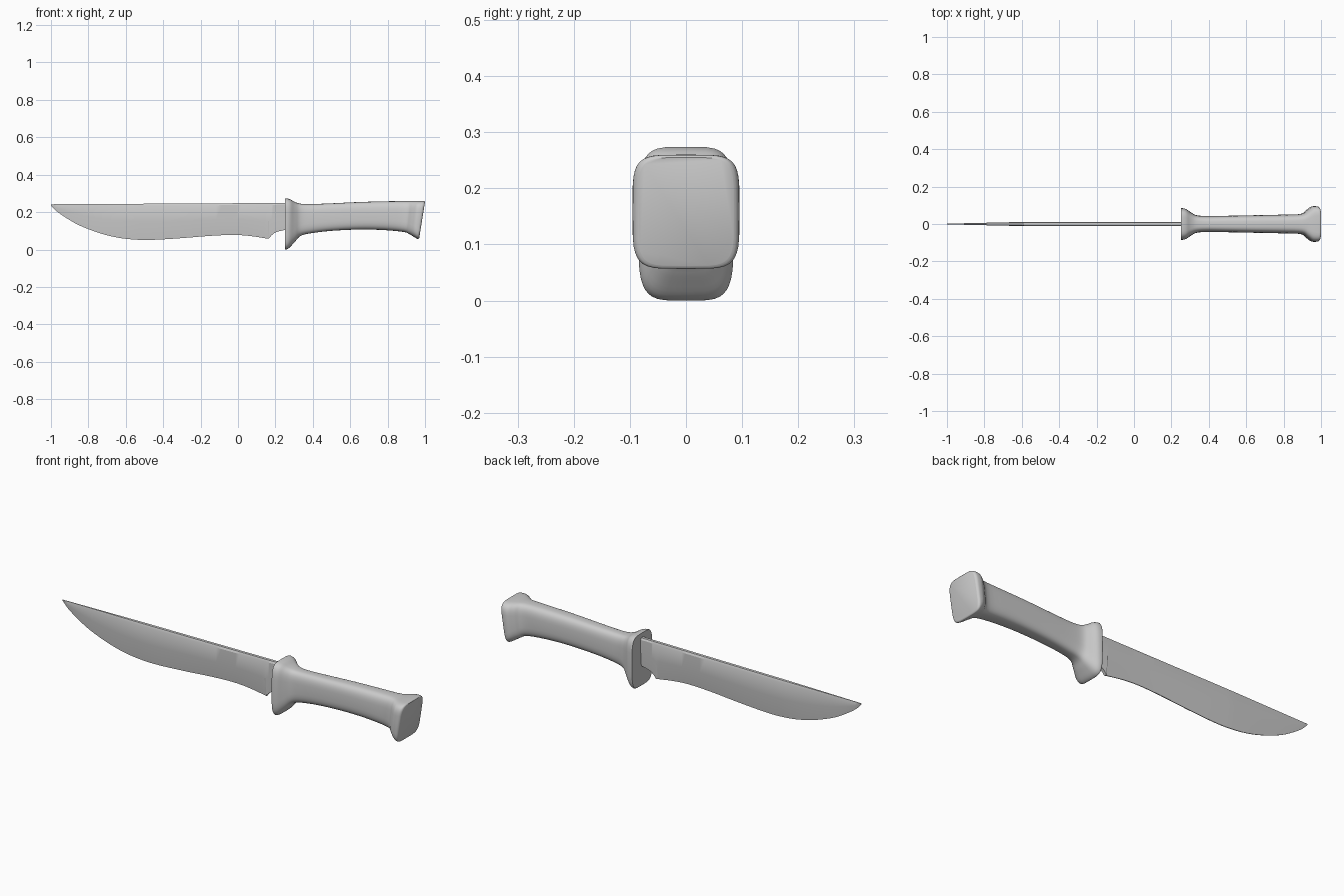
import bpy, bmesh, math

if "Cube" in bpy.data.objects:
    bpy.data.objects.remove(bpy.data.objects["Cube"])


def catmull(rows, steps):
    """Smoothly resample a list of tuples."""
    out = []
    for i in range(len(rows) - 1):
        p = [rows[max(0, min(len(rows) - 1, i + k))] for k in (-1, 0, 1, 2)]
        for s in range(steps):
            t = s / steps
            out.append(tuple(
                0.5 * (2 * b + (c - a) * t + (2 * a - 5 * b + 4 * c - d) * t * t
                       + (3 * b - a - 3 * c + d) * t ** 3)
                for a, b, c, d in zip(*p)))
    return out + [rows[-1]]


def loft(name, rings, angle):
    """Skin closed rings of points and cap both ends."""
    bm = bmesh.new()
    loops = [[bm.verts.new(co) for co in ring] for ring in rings]
    n = len(loops[0])
    for a, b in zip(loops, loops[1:]):
        for i in range(n):
            j = (i + 1) % n
            bm.faces.new((a[i], a[j], b[j], b[i]))
    bm.faces.new(loops[0])
    bm.faces.new(loops[-1])
    bmesh.ops.recalc_face_normals(bm, faces=bm.faces)
    mesh = bpy.data.meshes.new(name)
    bm.to_mesh(mesh)
    bm.free()
    ob = bpy.data.objects.new(name, mesh)
    bpy.context.collection.objects.link(ob)
    bpy.ops.object.select_all(action='DESELECT')
    ob.select_set(True)
    bpy.context.view_layer.objects.active = ob
    bpy.ops.object.shade_smooth_by_angle(angle=math.radians(angle))
    return ob


def section(x_top, x_bot, z_top, z_bot, half_y, power, n=40):
    """Rounded-rectangle cross-section, optionally tilted."""
    ring = []
    for i in range(n):
        a = 2 * math.pi * i / n
        c, s = math.cos(a), math.sin(a)
        y = math.copysign(abs(c) ** (2 / power), c)
        v = math.copysign(abs(s) ** (2 / power), s)
        t = (v + 1) / 2
        ring.append((x_bot + (x_top - x_bot) * t, half_y * y,
                     z_bot + (z_top - z_bot) * t))
    return ring


# Handle with flared guard and pommel: x top, x bottom, z top, z bottom, half y, power
handle = [
    (0.25, 0.25, 0.272, 0.003, 0.083, 4.5),
    (0.257, 0.257, 0.274, 0.0, 0.085, 4.5),
    (0.28, 0.275, 0.268, 0.010, 0.080, 4.5),
    (0.305, 0.305, 0.254, 0.042, 0.062, 4),
    (0.335, 0.335, 0.245, 0.073, 0.047, 3.5),
    (0.39, 0.39, 0.243, 0.087, 0.043, 3.2),
    (0.50, 0.50, 0.247, 0.100, 0.044, 3.2),
    (0.65, 0.65, 0.254, 0.107, 0.047, 3.2),
    (0.80, 0.78, 0.258, 0.104, 0.050, 3.2),
    (0.90, 0.885, 0.259, 0.094, 0.054, 3.5),
    (0.935, 0.915, 0.259, 0.083, 0.075, 4),
    (0.96, 0.94, 0.260, 0.068, 0.093, 4.5),
    (0.985, 0.957, 0.260, 0.058, 0.095, 5),
    (0.996, 0.965, 0.259, 0.057, 0.091, 5),
    (1.0, 0.969, 0.255, 0.062, 0.085, 5),
]
loft("handle", [section(*r) for r in catmull(handle, 4)], 40)

# Blade: cutting-edge curve from tip to heel, then the notch up to the guard
edge = catmull([(-1.0, 0.236), (-0.97, 0.205), (-0.92, 0.170), (-0.85, 0.130),
                (-0.75, 0.091), (-0.65, 0.065), (-0.55, 0.053), (-0.45, 0.052),
                (-0.30, 0.061), (-0.15, 0.073), (-0.03, 0.078), (0.06, 0.073),
                (0.16, 0.058)], 4)
edge += catmull([(0.165, 0.058), (0.182, 0.078), (0.21, 0.095), (0.27, 0.108)], 4)

rings = []
for x, low in edge:
    top = 0.242 + 0.007 * (x + 1) / 1.25
    t = 0.002 + 0.010 * min(1, (x + 1) / 0.45)
    h = top - low
    e = t * (0.15 if x < 0.163 else 0.6)
    side = [(0.6 * t, top), (t, top - 0.06 * h), (t, top - 0.5 * h), (e, low)]
    rings.append([(x, y, z) for y, z in side]
                 + [(x, -y, z) for y, z in reversed(side)])
loft("blade", rings, 25)
